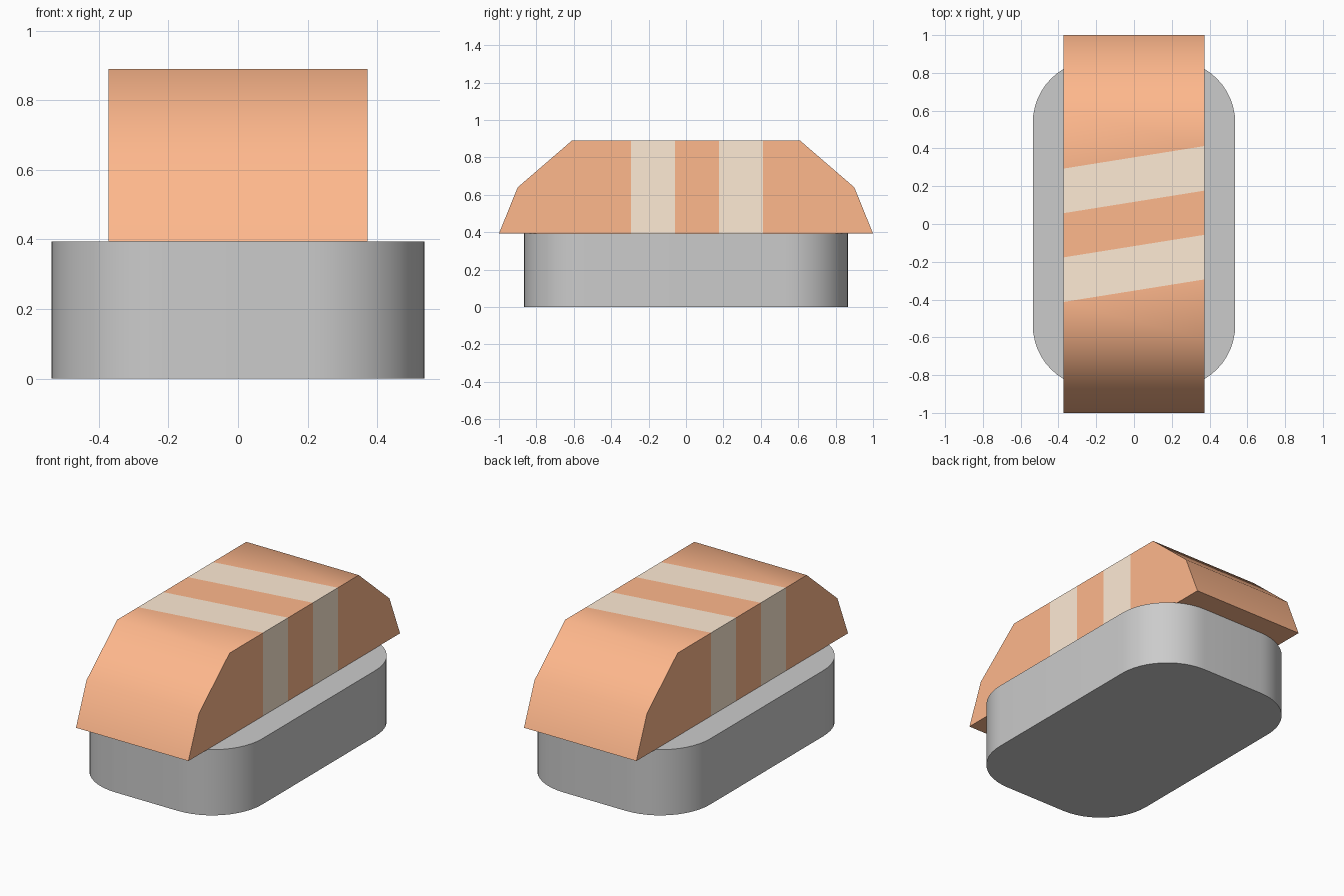
import bpy, bmesh, math

if "Cube" in bpy.data.objects:
    bpy.data.objects.remove(bpy.data.objects["Cube"])


def finish(name, bm, angle, mats=()):
    bmesh.ops.recalc_face_normals(bm, faces=bm.faces)
    mesh = bpy.data.meshes.new(name)
    bm.to_mesh(mesh)
    bm.free()
    for mat in mats:
        mesh.materials.append(mat)
    obj = bpy.data.objects.new(name, mesh)
    bpy.context.collection.objects.link(obj)
    bpy.ops.object.select_all(action='DESELECT')
    obj.select_set(True)
    bpy.context.view_layer.objects.active = obj
    bpy.ops.object.shade_smooth_by_angle(angle=math.radians(angle))
    return obj


def extruded(points, direction):
    bm = bmesh.new()
    face = bm.faces.new([bm.verts.new(p) for p in points])
    new = bmesh.ops.extrude_face_region(bm, geom=[face], use_keep_orig=True)["geom"]
    bmesh.ops.translate(bm, vec=direction,
                        verts=[v for v in new if isinstance(v, bmesh.types.BMVert)])
    return bm


def material(name, color):
    mat = bpy.data.materials.new(name)
    mat.diffuse_color = (*color, 1)
    mat.use_nodes = True
    mat.node_tree.nodes["Principled BSDF"].inputs["Base Color"].default_value = mat.diffuse_color
    return mat


# Base: rounded rectangular rice block
HEIGHT = 0.393
R, CX, CY, STEPS = 0.33, 0.206, 0.536, 12
outline = []
for q, (sx, sy) in enumerate([(1, 1), (-1, 1), (-1, -1), (1, -1)]):
    for i in range(STEPS + 1):
        a = (q + i / STEPS) * math.pi / 2
        outline.append((sx * CX + R * math.cos(a), sy * CY + R * math.sin(a), 0))
finish("rice_base", extruded(outline, (0, 0, HEIGHT)), 30)

# Topping: faceted slab with two slanted stripes cut into its faces
W, SLOPE = 0.372, 0.16
half = [(1.0, HEIGHT), (0.9, 0.64), (0.61, 0.89)]
profile = half + [(-y, z) for y, z in reversed(half)]
bm = extruded([(-W, y, z) for y, z in profile], (2 * W, 0, 0))
for y in (-0.353, -0.117, 0.117, 0.353):
    bmesh.ops.bisect_plane(bm, geom=bm.verts[:] + bm.edges[:] + bm.faces[:],
                           plane_co=(0, y, 0), plane_no=(-SLOPE, 1, 0))
for f in bm.faces:
    c = f.calc_center_median()
    if 0.117 < abs(c.y - SLOPE * c.x) < 0.353:
        f.material_index = 1
finish("fish_topping", bm, 50, [material("orange", (1.0, 0.48, 0.265)),
                                material("cream", (1.0, 0.83, 0.665))])
